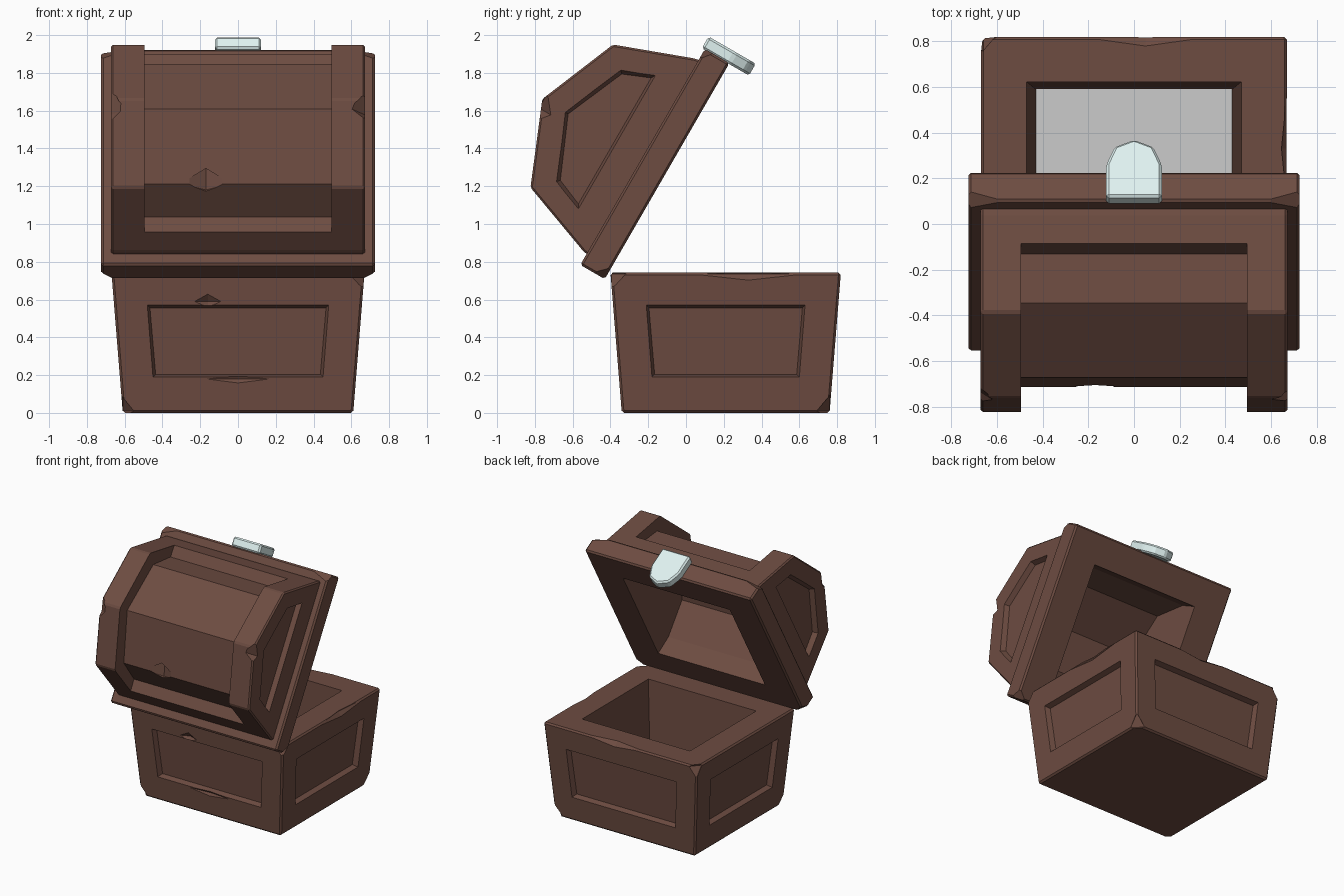
import bpy, bmesh
from math import radians, pi
from mathutils import Matrix, Vector

if "Cube" in bpy.data.objects:
    bpy.data.objects.remove(bpy.data.objects["Cube"])


def material(name, color):
    m = bpy.data.materials.new(name)
    m.diffuse_color = color
    m.use_nodes = True
    m.node_tree.nodes["Principled BSDF"].inputs["Base Color"].default_value = m.diffuse_color
    return m


BROWN = material("brown wood", (0.153, 0.072, 0.053, 1))
PALE = material("pale metal", (0.745, 0.888, 0.879, 1))
LID = Matrix.Translation((0, -0.10, 1.28)) @ Matrix.Rotation(radians(60), 4, 'X')
BASE_Y = 0.21


def loft(name, a, b, mat=None, bevel=0.0, xform=Matrix()):
    """Closed solid between two matching loops of points."""
    bm = bmesh.new()
    la = [bm.verts.new(xform @ Vector(p)) for p in a]
    lb = [bm.verts.new(xform @ Vector(p)) for p in b]
    n = len(a)
    bm.faces.new(la)
    bm.faces.new(lb)
    for i in range(n):
        j = (i + 1) % n
        bm.faces.new((la[i], la[j], lb[j], lb[i]))
    bmesh.ops.recalc_face_normals(bm, faces=bm.faces[:])
    if bevel:
        bmesh.ops.bevel(bm, geom=bm.edges[:], offset=bevel, segments=1,
                        affect='EDGES', profile=0.5)
    return finish(name, bm, mat)


def finish(name, bm, mat):
    me = bpy.data.meshes.new(name)
    bm.to_mesh(me)
    bm.free()
    ob = bpy.data.objects.new(name, me)
    bpy.context.collection.objects.link(ob)
    if mat:
        me.materials.append(mat)
    return ob


def rect(hx, hy, z, cy=0.0):
    return [(-hx, cy - hy, z), (hx, cy - hy, z), (hx, cy + hy, z), (-hx, cy + hy, z)]


def arch(half, x):
    """Mirror a half profile of (y, z) points into a closed loop at x."""
    pts = [(x, y, z) for y, z in half]
    return pts + [(x, -y, z) for y, z in reversed(half) if y > 0]


def boolean(ob, cutter, op='DIFFERENCE'):
    mod = ob.modifiers.new("cut", 'BOOLEAN')
    mod.operation, mod.object, mod.solver = op, cutter, 'EXACT'
    bpy.context.view_layer.objects.active = ob
    bpy.ops.object.modifier_apply(modifier=mod.name)
    bpy.data.objects.remove(cutter)


def chip(ob, loc, size, xform=Matrix()):
    """Knock a faceted dent out of an edge with a stretched octahedron."""
    bm = bmesh.new()
    bmesh.ops.create_uvsphere(bm, u_segments=4, v_segments=2, radius=1)
    bm.transform(xform @ Matrix.Translation(loc) @ Matrix.Diagonal((*size, 1)))
    boolean(ob, finish("chip", bm, BROWN))


# Tapered base box with hollow inside
base = loft("chest_base", rect(0.61, 0.55, 0, BASE_Y), rect(0.67, 0.61, 0.742, BASE_Y),
            BROWN, 0.012)
boolean(base, loft("cavity", rect(0.43, 0.38, 0.05, BASE_Y), rect(0.473, 0.415, 0.80, BASE_Y),
                   BROWN))

# Recessed panels on the four sides of the base
for k in range(4):
    half, w = ((0.55, 0.48), (0.61, 0.42))[k % 2]

    def panel_loop(off, grow):
        return [(s * (ww + grow), -(half + 0.081 * z) - off, z + g * grow)
                for s, ww, z, g in ((-1, w - 0.03, 0.19, -1), (1, w - 0.03, 0.19, -1),
                                    (1, w, 0.57, 1), (-1, w, 0.57, 1))]
    place = Matrix.Translation((0, BASE_Y, 0)) @ Matrix.Rotation(k * pi / 2, 4, 'Z')
    boolean(base, loft("panel", panel_loop(0.05, 0.018), panel_loop(-0.04, -0.014), BROWN,
                       xform=place))

# Wear on the base edges
for loc, size in (((0.665, -0.395, 0.735), (0.08, 0.08, 0.08)),
                  ((-0.16, -0.40, 0.59), (0.10, 0.04, 0.05)),
                  ((0.69, 0.33, 0.735), (0.05, 0.50, 0.06)),
                  ((0.05, 0.84, 0.75), (0.50, 0.07, 0.06)),
                  ((0.61, 0.76, 0.01), (0.07, 0.07, 0.09)),
                  ((-0.61, -0.34, 0.01), (0.06, 0.06, 0.08)),
                  ((-0.66, 0.82, 0.73), (0.06, 0.07, 0.09)),
                  ((0.0, -0.37, 0.18), (0.35, 0.03, 0.05))):
    chip(base, loc, size)

# Grey inner floor
bm = bmesh.new()
bm.faces.new([bm.verts.new(p) for p in rect(0.43, 0.38, 0.055, BASE_Y)])
finish("inner_floor", bm, None)

# Open lid: flat rim joined with a five-sided arched body
lid = loft("lid", rect(0.725, 0.66, 0), rect(0.725, 0.66, 0.15), BROWN, 0.012, LID)
outer = [(0.60, 0.08), (0.59, 0.17), (0.437, 0.583), (0, 0.763)]
boolean(lid, loft("lid_body", arch(outer, -0.672), arch(outer, 0.672), BROWN, 0.01, LID), 'UNION')

# Hollow under the lid
inner = [(0.44, -0.05), (0.43, 0.15), (0.32, 0.41), (0, 0.55)]
boolean(lid, loft("lid_cavity", arch(inner, -0.465), arch(inner, 0.465), BROWN, xform=LID))

# Wide recess across the arch between the two end bands
edge = [(0.75, 0.29), (0.75, 0.95), (-0.75, 0.95), (-0.75, 0.29)]
floor = [(-0.455, 0.30), (-0.367, 0.497), (0, 0.66), (0.367, 0.497), (0.455, 0.30)]
boolean(lid, loft("lid_recess", [(-0.495, *p) for p in edge + floor],
                  [(0.495, *p) for p in edge + floor], BROWN, xform=LID))

# Arched recessed panels on both ends of the lid
big = [(0.425, 0.297), (0.352, 0.49), (0, 0.635)]
small = [(0.385, 0.32), (0.325, 0.465), (0, 0.605)]
for s in (-1, 1):
    boolean(lid, loft("lid_panel", arch(big, s * 0.70), arch(small, s * 0.635), BROWN, xform=LID))

# Wear on the lid edges
for loc, size in (((-0.17, -0.375, 0.51), (0.12, 0.13, 0.06)),
                  ((0.68, -0.05, 0.755), (0.09, 0.10, 0.08)),
                  ((-0.68, -0.06, 0.755), (0.08, 0.16, 0.06)),
                  ((0.725, 0.66, 0.15), (0.16, 0.06, 0.05)),
                  ((-0.725, 0.66, 0.15), (0.16, 0.06, 0.05)),
                  ((0.725, -0.66, 0.0), (0.07, 0.07, 0.07)),
                  ((-0.725, -0.66, 0.0), (0.07, 0.07, 0.07))):
    chip(lid, loc, size, LID)

# Rounded latch plate on the front of the lid rim
half = [(0.122, 0.166), (0.122, 0.0), (0.085, -0.09), (0, -0.127)]
outline = half + [(-x, z) for x, z in reversed(half[:-1])]
loft("latch", [(x, 0.655, z) for x, z in outline],
     [(x, 0.727, z) for x, z in outline], PALE, 0.012, LID)
